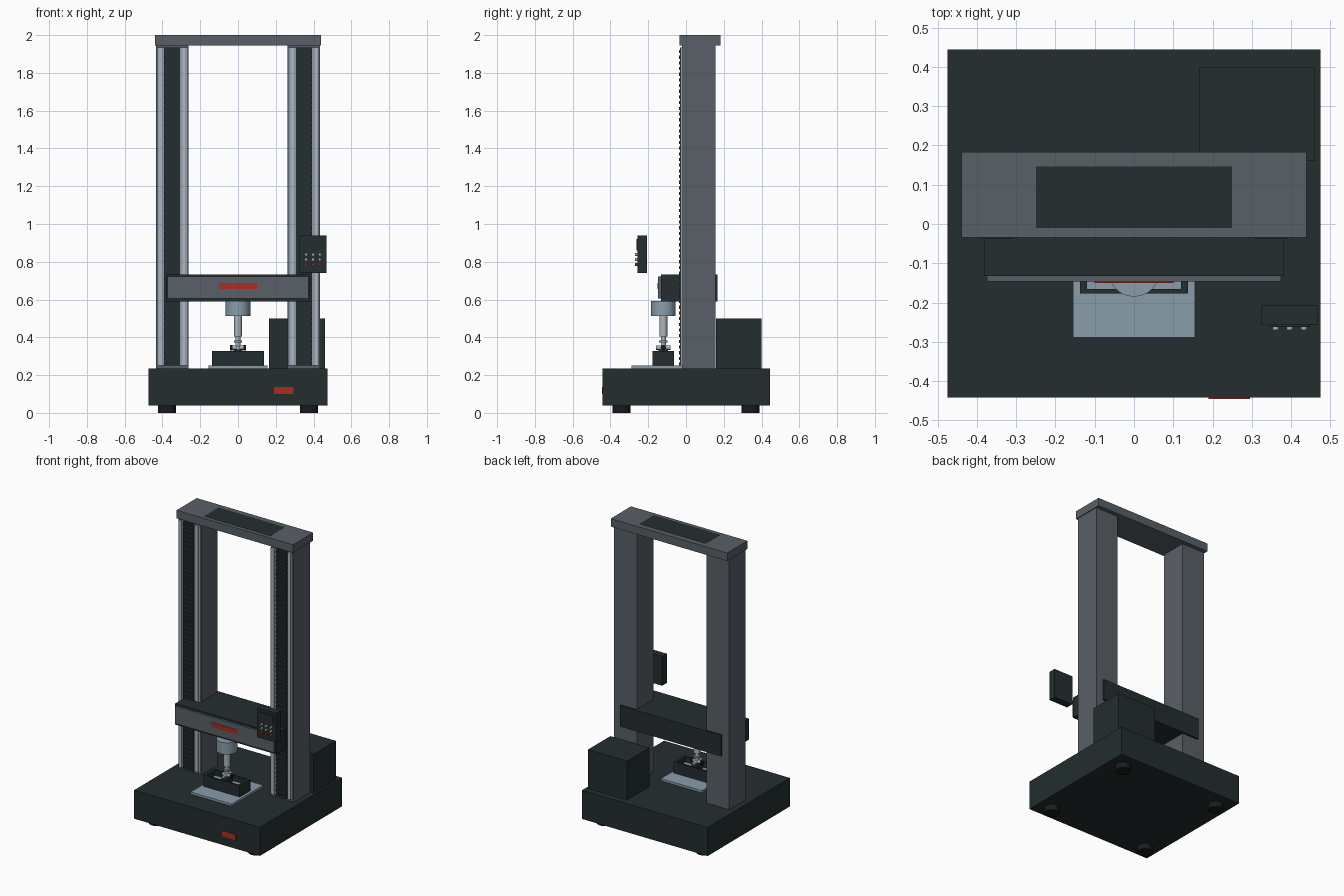
import bpy, bmesh
from mathutils import Matrix, Vector

cube = bpy.data.objects.get("Cube")
if cube:
    bpy.data.objects.remove(cube, do_unlink=True)


def material(name, r, g, b):
    m = bpy.data.materials.new(name)
    m.use_nodes = True
    m.diffuse_color = (r, g, b, 1)
    m.node_tree.nodes["Principled BSDF"].inputs["Base Color"].default_value = (r, g, b, 1)
    return m


DARK = material("dark green grey", .017, .027, .028)
BLACK = material("black rubber", .009, .012, .013)
GREY = material("frame grey", .098, .115, .135)
STEEL = material("light steel", .25, .34, .40)
SILVER = material("silver", .42, .46, .48)
RED = material("red", .42, .025, .016)


def finish(name, bm, mat):
    mesh = bpy.data.meshes.new(name)
    bm.to_mesh(mesh)
    bm.free()
    mesh.materials.append(mat)
    ob = bpy.data.objects.new(name, mesh)
    bpy.context.collection.objects.link(ob)


def add_box(bm, x, y, z):
    size = Vector((x[1] - x[0], y[1] - y[0], z[1] - z[0]))
    mid = Vector((x[0] + x[1], y[0] + y[1], z[0] + z[1])) / 2
    bmesh.ops.create_cube(bm, size=1, matrix=Matrix.Translation(mid) @ Matrix.Diagonal(size).to_4x4())


def box(name, x, y, z, mat):
    bm = bmesh.new()
    add_box(bm, x, y, z)
    finish(name, bm, mat)


def rod(name, centre, radius, length, mat, axis="Z", sides=32):
    bm = bmesh.new()
    bmesh.ops.create_cone(bm, cap_ends=True, segments=sides, radius1=radius, radius2=radius, depth=length)
    direction = Vector([float(axis == a) for a in "XYZ"])
    turn = Vector((0, 0, 1)).rotation_difference(direction).to_matrix().to_4x4()
    bm.transform(Matrix.Translation(centre) @ turn)
    for f in bm.faces:
        f.smooth = len(f.verts) == 4
    for e in bm.edges:
        e.smooth = all(f.smooth for f in e.link_faces)
    finish(name, bm, mat)


# Base cabinet with feet and badge
box("base", (-.475, .475), (-.442, .445), (.04, .235), DARK)
for x in (-.375, .375):
    for y in (-.342, .342):
        rod("foot", (x, y, .021), .048, .042, BLACK)
box("base_badge", (.19, .295), (-.446, -.44), (.1, .138), RED)
box("rear_cabinet", (.165, .46), (.16, .4), (.235, .5), DARK)

# Columns with guide rails and pleated covers
for side, s in (("right", -1), ("left", 1)):
    def span(a, b):
        return sorted((s * a, s * b))
    box(side + "_column", span(.262, .435), (-.02, .155), (.235, 1.945), GREY)
    for a, b in ((.265, .308), (.393, .43)):
        mid = (a + b) / 2
        box(side + "_rail", span(a, b), (-.028, -.019), (.25, 1.935), STEEL)
        box(side + "_rail_lip", span(mid - .009, mid + .009), (-.033, -.027), (.25, 1.935), SILVER)
    bm = bmesh.new()
    add_box(bm, span(.308, .393), (-.03, -.019), (.25, 1.935))
    count = 56
    step = 1.685 / count
    for i in range(count):
        z = .25 + i * step
        add_box(bm, span(.31, .391), (-.037, -.029), (z, z + step * .55))
    finish(side + "_pleated_cover", bm, DARK)

# Top beam
box("top_beam", (-.44, .44), (-.035, .183), (1.945, 2), GREY)
box("top_panel", (-.25, .25), (-.01, .147), (1.995, 2.001), DARK)

# Moving crosshead
box("crosshead", (-.382, .382), (-.133, .168), (.59, .733), DARK)
box("crosshead_front", (-.374, .374), (-.147, -.132), (.605, .723), GREY)
box("crosshead_badge", (-.1, .1), (-.15, -.146), (.655, .687), RED)

# Load cell, stem and gripping chuck
Y = -.12
rod("load_cell", (0, Y, .552), .065, .08, STEEL)
rod("stem", (0, Y, .46), .021, .11, SILVER)
rod("stem_tip", (0, Y, .385), .013, .06, SILVER)
rod("stem_collar", (0, Y, .378), .022, .012, STEEL)
rod("grip_bar", (0, Y, .345), .011, .07, SILVER, "X", 16)
rod("specimen", (0, Y, .33), .006, .08, RED, sides=12)
for s in (-1, 1):
    rod("grip_knob", (s * .035, Y, .345), .014, .014, BLACK, "X", 16)
    rod("grip_screw", (0, Y + s * .027, .345), .011, .024, SILVER, "Y", 16)

# Bed plate and tray with raised walls
box("bed_plate", (-.155, .155), (-.289, .05), (.235, .25), STEEL)
for s in (-1, 1):
    box("tray_side", sorted((s * .12, s * .137)), (-.177, -.063), (.25, .327), DARK)
    box("tray_wall", (-.122, .122), sorted((Y + s * .045, Y + s * .057)), (.25, .327), DARK)
box("tray_floor", (-.121, .121), (-.166, -.074), (.25, .29), STEEL)
box("lower_clamp", (-.025, .025), (Y - .025, Y + .025), (.289, .335), DARK)

# Control panel with screen and buttons
box("control_panel", (.325, .468), (-.257, -.207), (.74, .94), DARK)
box("panel_screen", (.345, .448), (-.262, -.256), (.86, .92), DARK)
for row, z in enumerate((.786, .812, .838)):
    for x in (.361, .397, .433):
        rod("button", (x, -.263, z), .008, .014, SILVER if row else RED, "Y", 12)
